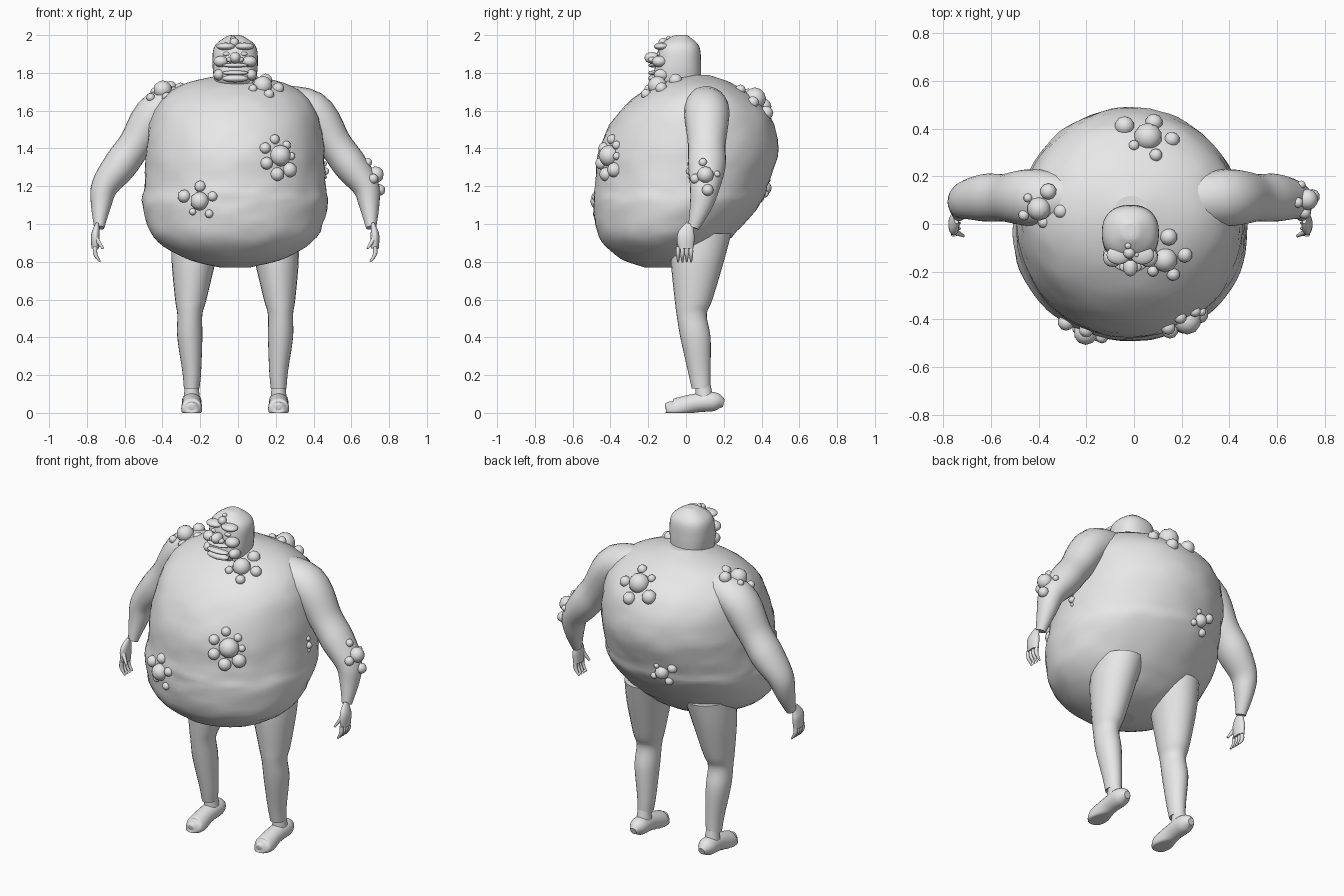
import bpy, bmesh, math, random
from mathutils import Vector, Matrix, noise
from mathutils.bvhtree import BVHTree

cube = bpy.data.objects.get("Cube")
if cube:
    bpy.data.objects.remove(cube)

random.seed(3)
AXIS = -.015  # symmetry plane of the figure
SIDE, DEPTH, UP = Matrix.Identity(3)

skin = bpy.data.materials.new("pale grey")
skin.use_nodes = True
skin.diffuse_color = (.8, .8, .8, 1)
skin.node_tree.nodes["Principled BSDF"].inputs["Base Color"].default_value = skin.diffuse_color


def finish(bm, name):
    """Turn a bmesh into a smooth shaded object."""
    bmesh.ops.recalc_face_normals(bm, faces=bm.faces)
    for face in bm.faces:
        face.smooth = len(face.verts) < 5
    mesh = bpy.data.meshes.new(name)
    bm.to_mesh(mesh)
    bm.free()
    mesh.materials.append(skin)
    obj = bpy.data.objects.new(name, mesh)
    bpy.context.collection.objects.link(obj)
    return obj


def smooth_path(points, steps):
    """Pass a smooth curve through rows of numbers."""
    rows = [Vector(point) for point in points]
    padded = [rows[0]] + rows + [rows[-1]]
    path = []
    for before, start, end, after in zip(padded, padded[1:], padded[2:], padded[3:]):
        leave, arrive = (end - before) / 2, (after - start) / 2
        for step in range(steps):
            t = step / steps
            ease = t * t * (3 - 2 * t)
            path.append(start.lerp(end, ease) + leave * t * (1 - t) ** 2 - arrive * t * t * (1 - t))
    return path + [rows[-1]]


def tube(name, points, ref=DEPTH, flat=False, segments=24, power=1, rough=0):
    """Loft rows of (x, y, z, radius along ref, radius across)."""
    path = smooth_path(points, 5)
    bm = bmesh.new()
    rings = []
    for i, row in enumerate(path):
        before, after = path[max(i - 1, 0)], path[min(i + 1, len(path) - 1)]
        along = UP if flat else (Vector(after[:3]) - Vector(before[:3])).normalized()
        u = (ref - along * along.dot(ref)).normalized()
        v = along.cross(u)
        ring = []
        for k in range(segments):
            angle = math.tau * k / segments
            c, s = (math.copysign(abs(f) ** power, f) for f in (math.cos(angle), math.sin(angle)))
            offset = u * c * row[3] + v * s * row[4]
            spot = Vector(row[:3]) + offset
            wrinkle = noise.noise(Vector((spot.x * 8, spot.y * 8, spot.z * 20)))
            spot += offset.normalized() * wrinkle * rough
            spot.z = max(spot.z, 0)  # soles rest flat on the floor
            ring.append(bm.verts.new(spot))
        rings.append(ring)
    for lower, upper in zip(rings, rings[1:]):
        for k in range(segments):
            bm.faces.new((lower[k - 1], lower[k], upper[k], upper[k - 1]))
    bm.faces.new(rings[0])
    bm.faces.new(rings[-1])
    return finish(bm, name)


def trunk(name, rows, **options):
    """Stack level slices given as (z, half width, front y, back y)."""
    stack = [(AXIS, (front + back) / 2, z, (back - front) / 2, width) for z, width, front, back in rows]
    return tube(name, stack, flat=True, **options)


def blobs(name, items, detail=3):
    """Gather ellipsoids given as (centre, radii) in one object."""
    bm = bmesh.new()
    for centre, radii in items:
        place = Matrix.Translation(centre) @ Matrix.Diagonal((*radii, 1))
        bmesh.ops.create_icosphere(bm, subdivisions=detail, radius=1, matrix=place)
    return finish(bm, name)


def boils(name, host, centre, size, count, turn=0):
    """One large boil ringed by smaller ones, largest first, clockwise from turn."""
    mesh = host.data
    surface = BVHTree.FromPolygons([v.co for v in mesh.vertices], [p.vertices for p in mesh.polygons])
    heart, normal = surface.find_nearest(Vector(centre))[:2]
    up = (UP - normal * normal.dot(UP)).normalized()
    across = up.cross(normal)
    items = [(heart, [size] * 3)]
    for k in range(count):
        angle = turn + math.tau * k / count
        small = size * (.7 - .4 * k / count)
        reach = (size + small) * random.uniform(.9, 1.2)
        probe = heart + (up * math.cos(angle) + across * math.sin(angle)) * reach
        items.append((surface.find_nearest(probe)[0], [small] * 3))
    blobs(name, items, detail=2)


# Torso and head
torso = trunk("torso", [
    (.77, .08, -.22, -.06), (.82, .27, -.35, .1), (.93, .43, -.46, .24), (1.1, .49, -.49, .39),
    (1.2, .48, -.48, .43), (1.4, .47, -.46, .49), (1.6, .43, -.35, .43), (1.73, .3, -.18, .27),
    (1.79, .07, 0, .12)], segments=72, rough=.008)
head = trunk("head", [
    (1.7, .09, -.1, .08), (1.76, .11, -.17, .08), (1.85, .12, -.16, .08), (1.94, .11, -.14, .07),
    (1.99, .05, -.08, .02), (2, .02, -.05, 0)], segments=32, power=.85)

# Face
blobs("nose", [((AXIS, -.18, 1.88), (.03, .04, .03))])
blobs("lips_and_chin", [((AXIS, -.17, z), (.07, .03, thick))
                        for z, thick in ((1.84, .012), (1.8, .013), (1.77, .02))])

# Limbs and paired face parts
arms = {}
for sign, side in ((1, "left"), (-1, "right")):
    def limb(part, rows, squash=1, **options):
        placed = [(AXIS + sign * x, y, z, r, r * squash) for x, y, z, r in rows]
        return tube(side + "_" + part, placed, **options)

    def face_part(part, x, y, z, radii):
        blobs(side + "_" + part, [((AXIS + sign * x, y, z), radii)])

    face_part("brow", .05, -.13, 1.94, (.05, .04, .02))
    face_part("eye", .045, -.14, 1.9, (.02, .015, .012))
    face_part("nostril", .026, -.18, 1.87, (.02, .02, .015))
    face_part("cheek", .075, -.14, 1.86, (.04, .04, .03))
    face_part("jowl", .085, -.13, 1.79, (.03, .04, .03))

    arms[side] = limb("arm", [
        (.18, .1, 1.65, .09), (.4, .11, 1.6, .12), (.53, .11, 1.42, .1), (.61, .11, 1.31, .1),
        (.69, .1, 1.2, .08), (.71, .08, 1.1, .06), (.72, .04, .98, .03)], squash=.9)
    limb("palm", [(.73, .02, 1, .02), (.74, 0, .94, .046), (.74, 0, .87, .04)], squash=.5)
    limb("thumb", [(.74, -.03, .93, .014), (.7, -.05, .87, .006)])
    for finger in range(4):
        y = finger * .023 - .042
        limb("finger_" + "abcd"[finger],
             [(.74, y, .88, .011), (.74, y, .84, .011), (.715, y, .8, .005)], segments=12)

    limb("leg", [
        (.2, .08, .95, .16), (.22, .06, .8, .14), (.235, .04, .6, .1), (.24, .03, .52, .08),
        (.24, .05, .4, .08), (.23, .07, .22, .06), (.23, .08, .13, .05)], squash=.83, flat=True)
    limb("ankle", [(.23, .1, .05, .05), (.23, .09, .15, .04)], squash=.9, flat=True)
    limb("foot", [(.23, y, z, r) for y, z, r in (
        (.2, .05, .02), (.15, .06, .05), (.04, .05, .05), (-.06, .02, .055), (-.1, .03, .03),
        (-.11, .03, .01))], ref=SIDE)

# Boil clusters
boils("chest_boils", torso, (.22, -.4, 1.36), .058, 7, turn=2.5)
boils("belly_boils", torso, (-.2, -.45, 1.12), .05, 5, turn=5)
boils("collar_boils", torso, (.13, -.15, 1.73), .052, 5, turn=.5)
boils("upper_back_boils", torso, (.06, .37, 1.67), .06, 5, turn=2)
boils("lower_back_boils", torso, (-.13, .42, 1.19), .04, 4, turn=1)
boils("flank_boils", torso, (.47, .02, 1.28), .02, 2)
boils("shoulder_boils", arms["right"], (-.4, .06, 1.72), .05, 5)
boils("elbow_boils", arms["left"], (.75, .1, 1.27), .045, 4, turn=3)
boils("forehead_boils", head, (-.02, -.12, 1.96), .025, 3, turn=4)
